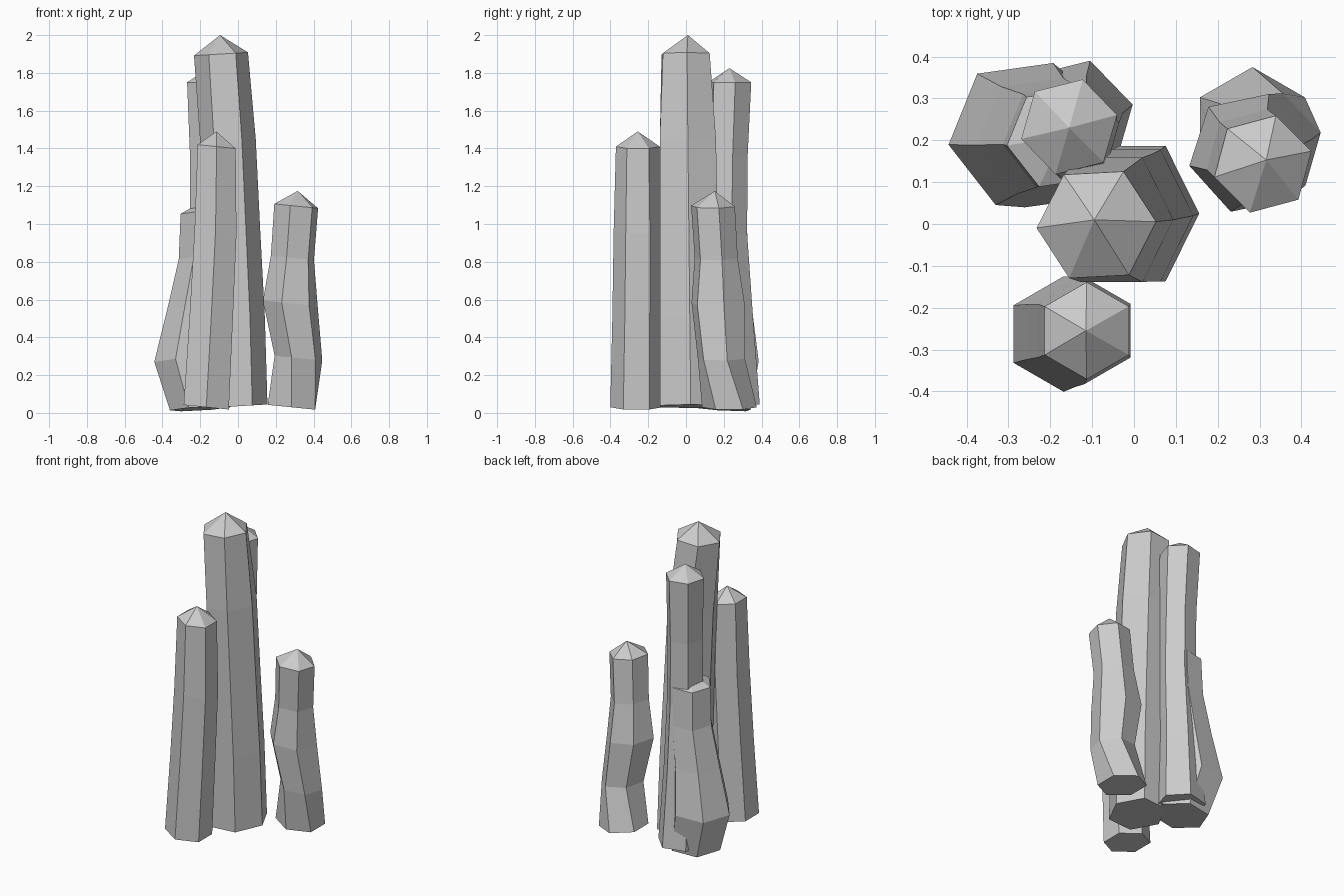
import bpy, bmesh, math

stone = bpy.data.materials.new("pale_grey_crystal")
stone.diffuse_color = (0.6, 0.6, 0.6, 1)


def crystal(name, tilt, tip, rings):
    """Six-sided column: rings are (x, y, z, radius, turn, depth scale) from base to shoulder."""
    bm = bmesh.new()
    loops = []
    for cx, cy, cz, r, turn, depth in rings:
        loop = []
        for i in range(6):
            a = math.radians(turn + 60 * i)
            dx, dy = r * math.cos(a), r * math.sin(a) * depth
            loop.append(bm.verts.new((cx + dx, cy + dy, cz + tilt[0] * dx + tilt[1] * dy)))
        loops.append(loop)
    # Base, sides and pointed cap
    bm.faces.new(loops[0][::-1])
    for low, high in zip(loops, loops[1:]):
        for i in range(6):
            j = (i + 1) % 6
            bm.faces.new((low[i], low[j], high[j], high[i]))
    point = bm.verts.new(tip)
    top = loops[-1]
    for i in range(6):
        bm.faces.new((top[i], top[(i + 1) % 6], point))
    bmesh.ops.recalc_face_normals(bm, faces=bm.faces)
    mesh = bpy.data.meshes.new(name)
    bm.to_mesh(mesh)
    bm.free()
    mesh.materials.append(stone)
    bpy.context.collection.objects.link(bpy.data.objects.new(name, mesh))


# Tallest column in the middle
crystal("main_crystal", (0.06, 0), (-0.095, 0.01, 2.0), [
    (-0.005, 0.025, 0.035, 0.161, 0, 1.16), (-0.015, 0.02, 0.5, 0.157, 0, 1.16),
    (-0.033, 0.015, 0.97, 0.15, 0, 1.17), (-0.053, 0.01, 1.44, 0.147, 0, 1.17),
    (-0.09, -0.002, 1.9, 0.143, 3, 1.0)])

# Column in front
crystal("front_crystal", (-0.10, 0), (-0.115, -0.255, 1.49), [
    (-0.168, -0.263, 0.03, 0.138, 30, 1), (-0.142, -0.258, 0.5, 0.132, 30, 1),
    (-0.119, -0.255, 0.96, 0.128, 30, 1), (-0.113, -0.255, 1.41, 0.116, 30, 1)])

# Wavy column on the right
crystal("right_crystal", (-0.10, 0), (0.316, 0.153, 1.175), [
    (0.283, 0.23, 0.03, 0.145, 30, 1), (0.32, 0.187, 0.29, 0.13, 14, 1),
    (0.277, 0.17, 0.58, 0.148, 12, 1), (0.288, 0.16, 0.82, 0.118, 15, 1),
    (0.308, 0.143, 1.095, 0.12, 15, 1)])

# Tall column at the back
crystal("back_crystal", (0, 0), (-0.155, 0.23, 1.825), [
    (-0.145, 0.25, 0.045, 0.146, 14, 1), (-0.148, 0.235, 0.5, 0.125, 14, 1),
    (-0.145, 0.215, 0.95, 0.113, 14, 1), (-0.147, 0.22, 1.35, 0.11, 14, 1),
    (-0.155, 0.232, 1.75, 0.118, 14, 1)])

# Short bulging column leaning into the tall one
crystal("back_short_crystal", (0.06, -0.06), (-0.17, 0.21, 1.13), [
    (-0.2, 0.19, 0.022, 0.162, 8, 1), (-0.262, 0.215, 0.28, 0.183, 8, 1),
    (-0.225, 0.21, 0.56, 0.15, 8, 1), (-0.185, 0.208, 0.82, 0.13, 8, 1),
    (-0.18, 0.205, 1.06, 0.125, 8, 1)])
